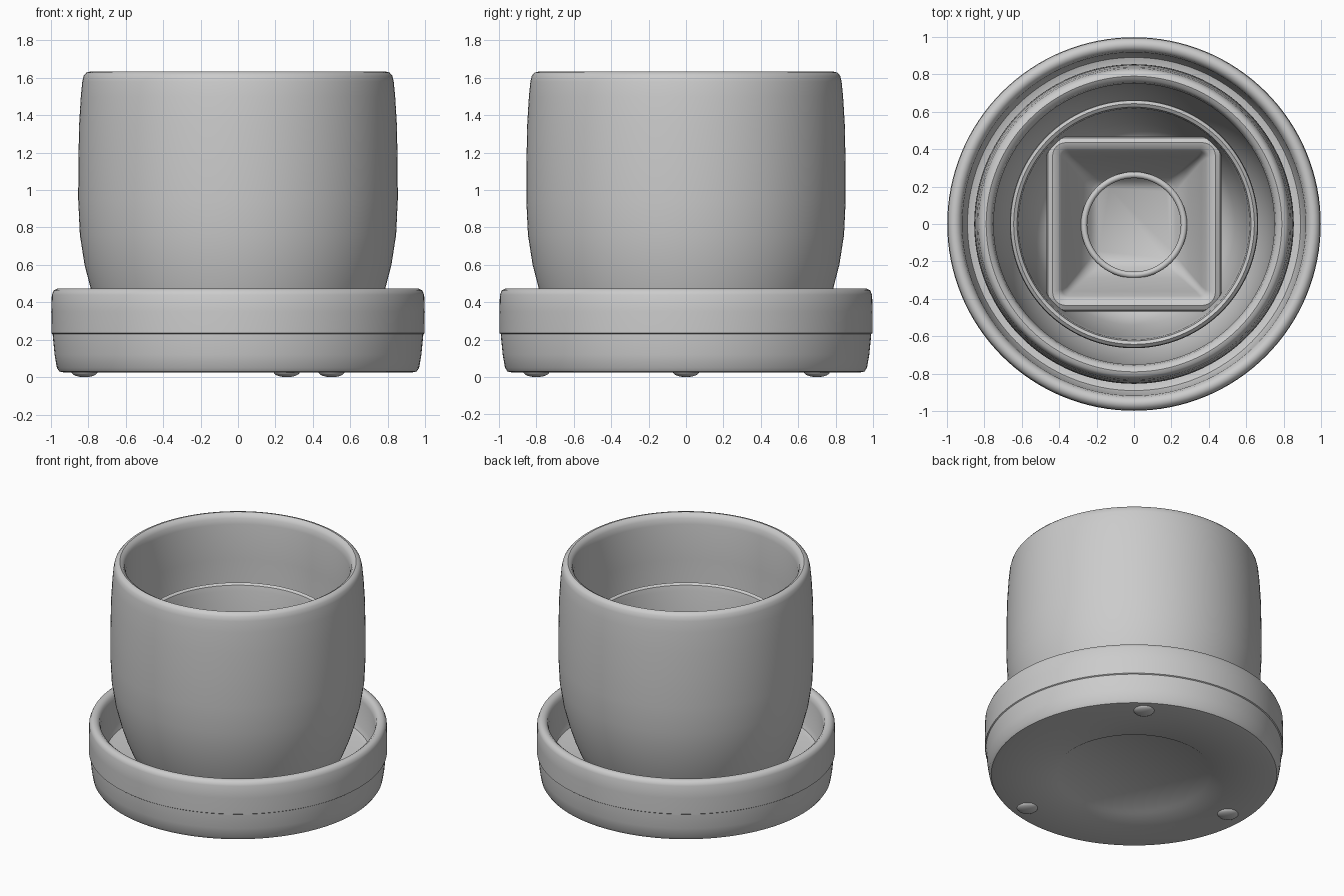
import bpy, bmesh, math

if "Cube" in bpy.data.objects:
    bpy.data.objects.remove(bpy.data.objects["Cube"])


def finish(bm, name, angle=40):
    bmesh.ops.remove_doubles(bm, verts=bm.verts, dist=1e-5)
    bmesh.ops.recalc_face_normals(bm, faces=bm.faces)
    mesh = bpy.data.meshes.new(name)
    bm.to_mesh(mesh)
    bm.free()
    ob = bpy.data.objects.new(name, mesh)
    bpy.context.collection.objects.link(ob)
    bpy.ops.object.select_all(action='DESELECT')
    ob.select_set(True)
    bpy.context.view_layer.objects.active = ob
    bpy.ops.object.shade_smooth_by_angle(angle=math.radians(angle))
    return ob


def loft(name, loops, angle=40):
    """Bridge a list of equal-length point loops, capping both ends."""
    bm = bmesh.new()
    rings = [[bm.verts.new(p) for p in loop] for loop in loops]
    n = len(rings[0])
    for a, b in zip(rings, rings[1:]):
        for i in range(n):
            j = (i + 1) % n
            bm.faces.new((a[i], a[j], b[j], b[i]))
    bm.faces.new(rings[0])
    bm.faces.new(rings[-1])
    return finish(bm, name, angle)


def lathe(name, profile, n=128):
    t = [2 * math.pi * i / n for i in range(n)]
    return loft(name, [[(r * math.cos(a), r * math.sin(a), z) for a in t]
                       for r, z in profile])


def rounded_square(half, radius, z, steps=6):
    pts = []
    for q in range(4):
        sx, sy = ((1, 1), (-1, 1), (-1, -1), (1, -1))[q]
        for i in range(steps + 1):
            a = math.pi / 2 * (q + i / steps)
            pts.append((sx * (half - radius) + radius * math.cos(a),
                        sy * (half - radius) + radius * math.sin(a), z))
    return pts


# Saucer: shallow recess underneath, outer seam, rounded rim, flat floor
lathe("saucer", [
    (0.51, 0.042), (0.53, 0.028), (0.93, 0.025), (0.955, 0.03), (0.968, 0.05),
    (0.98, 0.12), (0.99, 0.222), (0.99, 0.23), (0.997, 0.235), (0.998, 0.35),
    (0.995, 0.44), (0.985, 0.463), (0.965, 0.474), (0.945, 0.472),
    (0.925, 0.455), (0.917, 0.42), (0.905, 0.24), (0.89, 0.205),
    (0.86, 0.195)])

# Feet: three low domes under the saucer
for i, (x, y) in enumerate([(-0.82, 0), (0.26, -0.8), (0.5, 0.7)]):
    bpy.ops.mesh.primitive_uv_sphere_add(segments=24, ring_count=12, radius=1,
                                         location=(x, y, 0.028))
    foot = bpy.context.object
    foot.name = f"foot_{i + 1}"
    foot.scale = (0.07, 0.07, 0.028)
    bpy.ops.object.shade_smooth()

# Outer pot: bulging wall with a thick rounded rim
lathe("outer_pot", [
    (0.64, 0.19), (0.68, 0.21), (0.71, 0.26), (0.75, 0.36), (0.786, 0.47),
    (0.82, 0.6), (0.845, 0.76), (0.854, 0.95), (0.853, 1.15), (0.849, 1.35),
    (0.84, 1.5), (0.832, 1.58), (0.825, 1.61), (0.81, 1.628), (0.79, 1.633),
    (0.77, 1.622), (0.757, 1.6), (0.75, 1.56), (0.75, 1.3), (0.745, 1.0),
    (0.735, 0.8), (0.71, 0.6), (0.67, 0.45), (0.63, 0.36), (0.58, 0.33)])

# Round cup nested in the pot
lathe("inner_cup", [
    (0.48, 0.33), (0.52, 0.36), (0.58, 0.5), (0.63, 0.7), (0.655, 0.95),
    (0.664, 1.13), (0.66, 1.165), (0.643, 1.18), (0.625, 1.168),
    (0.617, 1.13), (0.605, 0.95), (0.585, 0.75), (0.54, 0.55),
    (0.48, 0.42), (0.44, 0.4)])

# Square basin nested in the cup
loft("square_basin", [rounded_square(*p) for p in [
    (0.30, 0.06, 0.38), (0.34, 0.07, 0.40), (0.40, 0.09, 0.55),
    (0.455, 0.10, 0.80), (0.467, 0.10, 0.87), (0.46, 0.095, 0.895),
    (0.435, 0.07, 0.91), (0.405, 0.05, 0.90), (0.385, 0.035, 0.87),
    (0.36, 0.03, 0.78), (0.29, 0.04, 0.60), (0.23, 0.05, 0.49),
    (0.19, 0.06, 0.46)]])

# Small round rim set into the basin walls
bpy.ops.mesh.primitive_torus_add(location=(0, -0.005, 0.585), major_radius=0.267,
                                 minor_radius=0.017, major_segments=96,
                                 minor_segments=12)
bpy.context.object.name = "small_inner_rim"
bpy.ops.object.shade_smooth()
